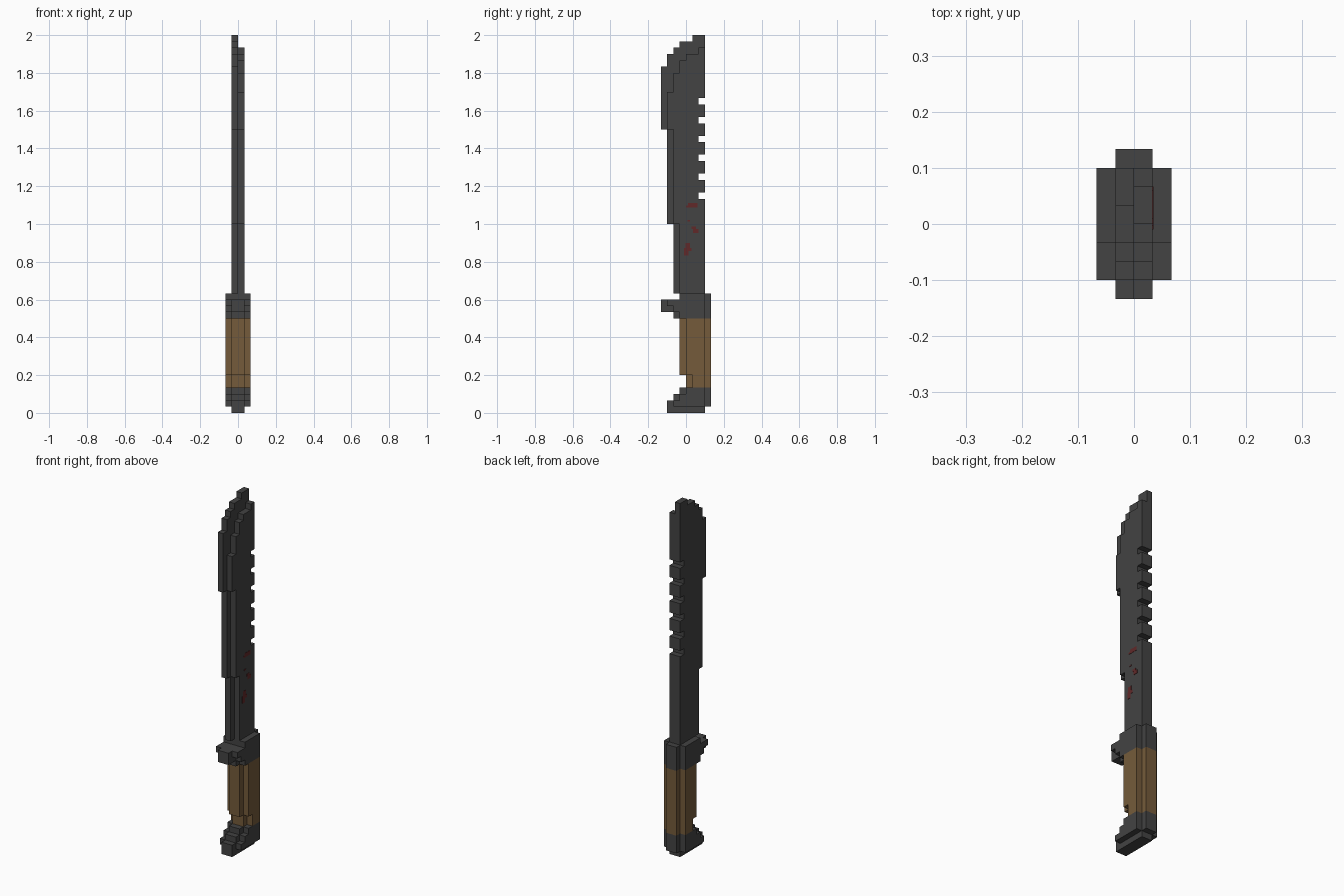
import bpy, bmesh

if "Cube" in bpy.data.objects:
    bpy.data.objects.remove(bpy.data.objects["Cube"])

U = 1 / 30  # one block of the grid


def material(name, rgb):
    m = bpy.data.materials.new(name)
    m.diffuse_color = (*rgb, 1)
    m.use_nodes = True
    m.node_tree.nodes["Principled BSDF"].inputs["Base Color"].default_value = m.diffuse_color
    return m


STEEL = material("dark steel", (0.056, 0.056, 0.056))
WOOD = material("brown wood", (0.178, 0.105, 0.043))
RED = material("dried red", (0.12, 0.022, 0.022))


def part(name, mat, layers):
    """Each layer is (x0, x1, side profile of (y, z) points), in blocks."""
    bm = bmesh.new()
    for x0, x1, profile in layers:
        verts = [bm.verts.new((x0 * U, y * U, z * U)) for y, z in profile]
        face = bm.faces.new(verts)
        out = bmesh.ops.extrude_face_region(bm, geom=[face])
        moved = [g for g in out["geom"] if isinstance(g, bmesh.types.BMVert)]
        bmesh.ops.translate(bm, verts=moved, vec=((x1 - x0) * U, 0, 0))
    bmesh.ops.recalc_face_normals(bm, faces=bm.faces)
    mesh = bpy.data.meshes.new(name)
    bm.to_mesh(mesh)
    bm.free()
    mesh.materials.append(mat)
    obj = bpy.data.objects.new(name, mesh)
    bpy.context.collection.objects.link(obj)
    return obj


def stairs(steps):
    """Stepped outline going up: list of (y, z_bottom, z_top)."""
    return [p for y, z0, z1 in steps for p in ((y, z0), (y, z1))]


def rect(y0, y1, z0, z1):
    return [(y0, z0), (y1, z0), (y1, z1), (y0, z1)]


# Blade: two layers with stepped cutting edges and a shared saw-tooth back
def saw_back(top):
    pts = [(3, top)]
    for k in reversed(range(6)):
        z = 34 + 3 * k
        pts += [(3, z + 1), (2, z + 1), (2, z), (3, z)]
    return pts + [(3, 19)]


left_edge = stairs([(-2, 19, 30), (-3, 30, 45), (-4, 45, 55), (-3, 55, 57),
                    (-2, 57, 58), (-1, 58, 59), (1, 59, 60)])
right_edge = stairs([(-1, 19, 30), (-2, 30, 45), (-3, 45, 51), (-2, 51, 54),
                     (-1, 54, 56), (0, 56, 57), (2, 57, 58)])
part("blade", STEEL, [(-1, 0, left_edge + saw_back(60)),
                      (0, 1, right_edge + saw_back(58))])

# Guard with its forward hook: narrow core plus wider, smaller cheeks
part("guard", STEEL, [
    (-1, 1, stairs([(-2, 15, 16), (-4, 16, 18), (-1, 18, 19), (4, 19, 15)])),
    (-2, 2, stairs([(-1, 15, 16), (-2, 16, 17), (-3, 17, 18), (-1, 18, 19),
                    (3, 19, 15)]))])

# Wooden grip
part("grip", WOOD, [
    (-1, 1, stairs([(0, 4, 6), (-1, 6, 15), (4, 15, 4)])),
    (-2, 2, stairs([(1, 4, 6), (0, 6, 15), (3, 15, 4)]))])

# Pommel with stepped toe
part("pommel", STEEL, [
    (-1, 1, stairs([(-3, 0, 2), (-2, 2, 3), (-1, 3, 4), (4, 4, 1), (3, 1, 0)])),
    (-2, 2, stairs([(-2, 1, 2), (-1, 2, 3), (0, 3, 4), (3, 4, 1)]))])

# Thin red stains on the right face of the blade
stains = [(0.3, 1.8, 32.6, 33.3), (0.0, 0.5, 32.6, 32.9), (0.9, 1.6, 29.2, 29.6),
          (1.1, 2.0, 28.6, 29.2), (-0.1, 0.6, 26.2, 27.0), (-0.3, 0.9, 25.7, 26.2),
          (-0.3, 0.4, 25.0, 25.7), (0.2, 0.6, 30.4, 30.6)]
part("stains", RED, [(1, 1.05, rect(*s)) for s in stains])
